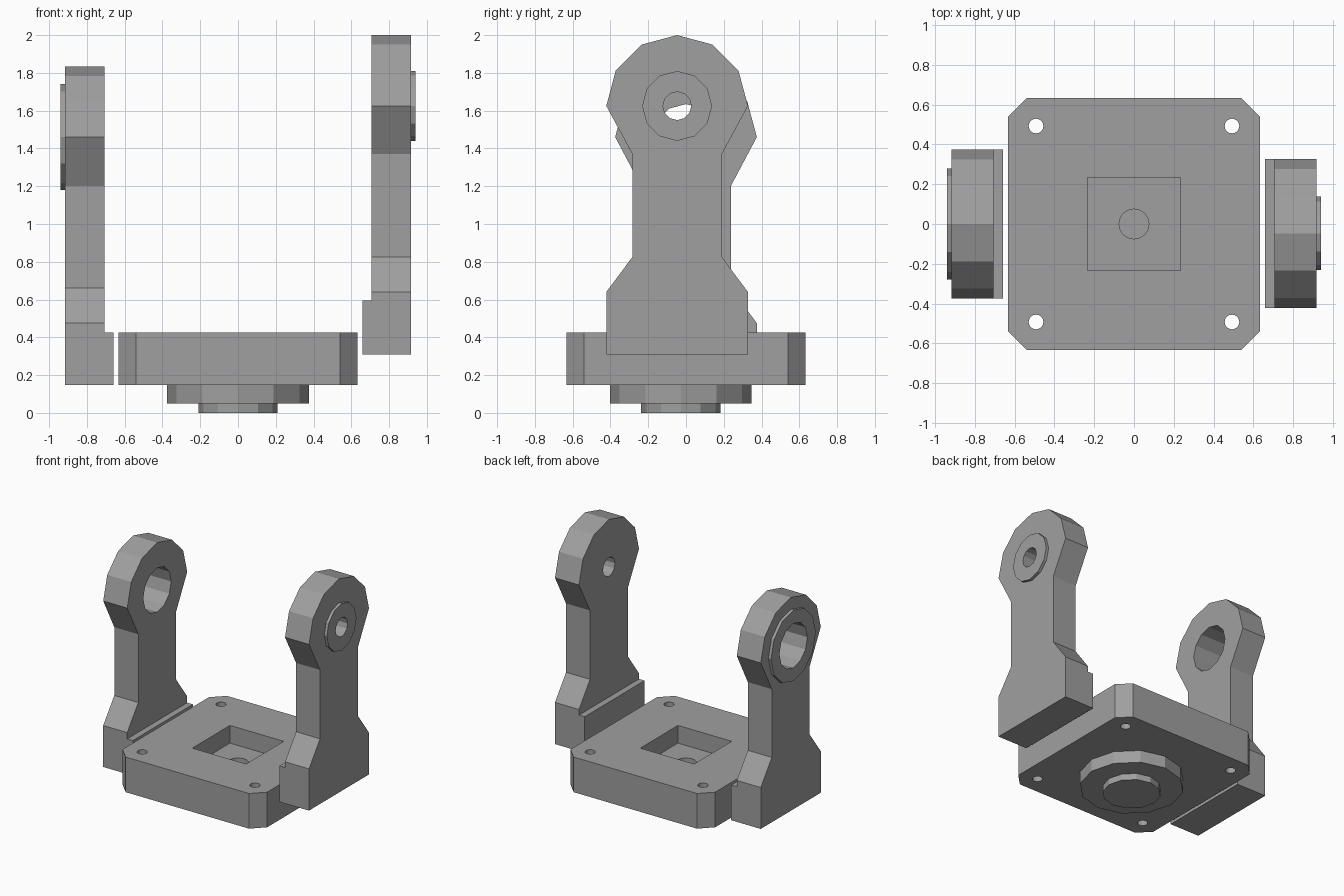
import bpy, bmesh
from math import sin, cos, tau, radians

cube = bpy.data.objects.get("Cube")
if cube:
    bpy.data.objects.remove(cube, do_unlink=True)

grey = bpy.data.materials.new("plain grey")
grey.use_nodes = True
colour = (0.35, 0.35, 0.35, 1)
grey.diffuse_color = colour
grey.node_tree.nodes["Principled BSDF"].inputs["Base Color"].default_value = colour


def prism(name, outline, axis, lo, hi):
    """Extrude a 2D outline along x (outline in y, z) or z (outline in x, y)."""
    bm = bmesh.new()
    place = (lambda p: (lo, *p)) if axis == "x" else (lambda p: (*p, lo))
    face = bm.faces.new([bm.verts.new(place(p)) for p in outline])
    new = bmesh.ops.extrude_face_region(bm, geom=[face])["geom"]
    shift = (hi - lo, 0, 0) if axis == "x" else (0, 0, hi - lo)
    bmesh.ops.translate(bm, vec=shift, verts=[v for v in new if isinstance(v, bmesh.types.BMVert)])
    bmesh.ops.recalc_face_normals(bm, faces=bm.faces)
    mesh = bpy.data.meshes.new(name)
    bm.to_mesh(mesh)
    bm.free()
    mesh.materials.append(grey)
    obj = bpy.data.objects.new(name, mesh)
    bpy.context.collection.objects.link(obj)
    return obj


def ring(u, v, r, sides=12):
    return [(u + r * sin(tau * i / sides), v + r * cos(tau * i / sides)) for i in range(sides)]


def box(u0, u1, v0, v1):
    return [(u0, v0), (u1, v0), (u1, v1), (u0, v1)]


def combine(target, tool, operation):
    """Apply a boolean and remove the tool object."""
    mod = target.modifiers.new("bool", "BOOLEAN")
    mod.operation, mod.object, mod.solver = operation, tool, "EXACT"
    graph = bpy.context.evaluated_depsgraph_get()
    mesh = bpy.data.meshes.new_from_object(target.evaluated_get(graph))
    target.modifiers.clear()
    target.data = mesh
    bpy.data.objects.remove(tool, do_unlink=True)


def tidy(obj):
    bm = bmesh.new()
    bm.from_mesh(obj.data)
    bmesh.ops.remove_doubles(bm, verts=bm.verts, dist=0.0002)
    bmesh.ops.dissolve_limit(bm, angle_limit=radians(1), verts=bm.verts, edges=bm.edges)
    bm.to_mesh(obj.data)
    bm.free()


def arm(name, side, y, bottom, pivot, kinks, tab_top, boss_r, hole_r):
    """Upright arm with round head, wide foot, inner tab and outer boss."""
    wide, slim = 0.375, 0.237
    low, mid, neck = kinks
    half = [(slim, neck), (slim, mid), (wide, low), (wide, bottom)]
    head = [(wide * sin(tau * i / 12), pivot + wide * cos(tau * i / 12)) for i in range(-3, 4)]
    outline = head + half + [(-u, v) for u, v in reversed(half)]
    span = lambda a, b: sorted((side * a, side * b))
    body = prism(name, [(y + u, v) for u, v in outline], "x", *span(0.707, 0.917))
    tab = prism("tab", box(y - wide, y + wide, bottom, tab_top), "x", *span(0.658, 0.75))
    combine(body, tab, "UNION")
    boss = prism("boss", ring(y, pivot, boss_r), "x", *span(0.85, 0.94))
    combine(body, boss, "UNION")
    hole = prism("hole", ring(y, pivot, hole_r), "x", *span(0.6, 1.1))
    combine(body, hole, "DIFFERENCE")
    tidy(body)


# Two uprights
arm("left_arm", 1, -0.047, 0.31, 1.625, (0.64, 0.825, 1.37), 0.595, 0.185, 0.075)
arm("right_arm", -1, 0, 0.147, 1.46, (0.475, 0.66, 1.2), 0.425, 0.28, 0.175)

# Base plate with cut corners
w, c = 0.633, 0.54
plate = prism("base_plate", [(-c, -w), (c, -w), (w, -c), (w, c),
                             (c, w), (-c, w), (-w, c), (-w, -c)], "z", 0.147, 0.425)

# Round steps under the plate
for radius, lo, hi in ((0.375, 0.05, 0.2), (0.21, 0, 0.1)):
    combine(plate, prism("step", ring(0, -0.027, radius), "z", lo, hi), "UNION")

# Square pocket, blind centre hole and four screw holes
combine(plate, prism("pocket", box(-0.235, 0.235, -0.235, 0.235), "z", 0.285, 0.6), "DIFFERENCE")
combine(plate, prism("centre_hole", ring(0, 0, 0.075, 24), "z", 0.147, 0.4), "DIFFERENCE")
for sx in (-1, 1):
    for sy in (-1, 1):
        screw = prism("screw_hole", ring(sx * 0.493, sy * 0.493, 0.037, 20), "z", 0, 0.6)
        combine(plate, screw, "DIFFERENCE")
tidy(plate)
